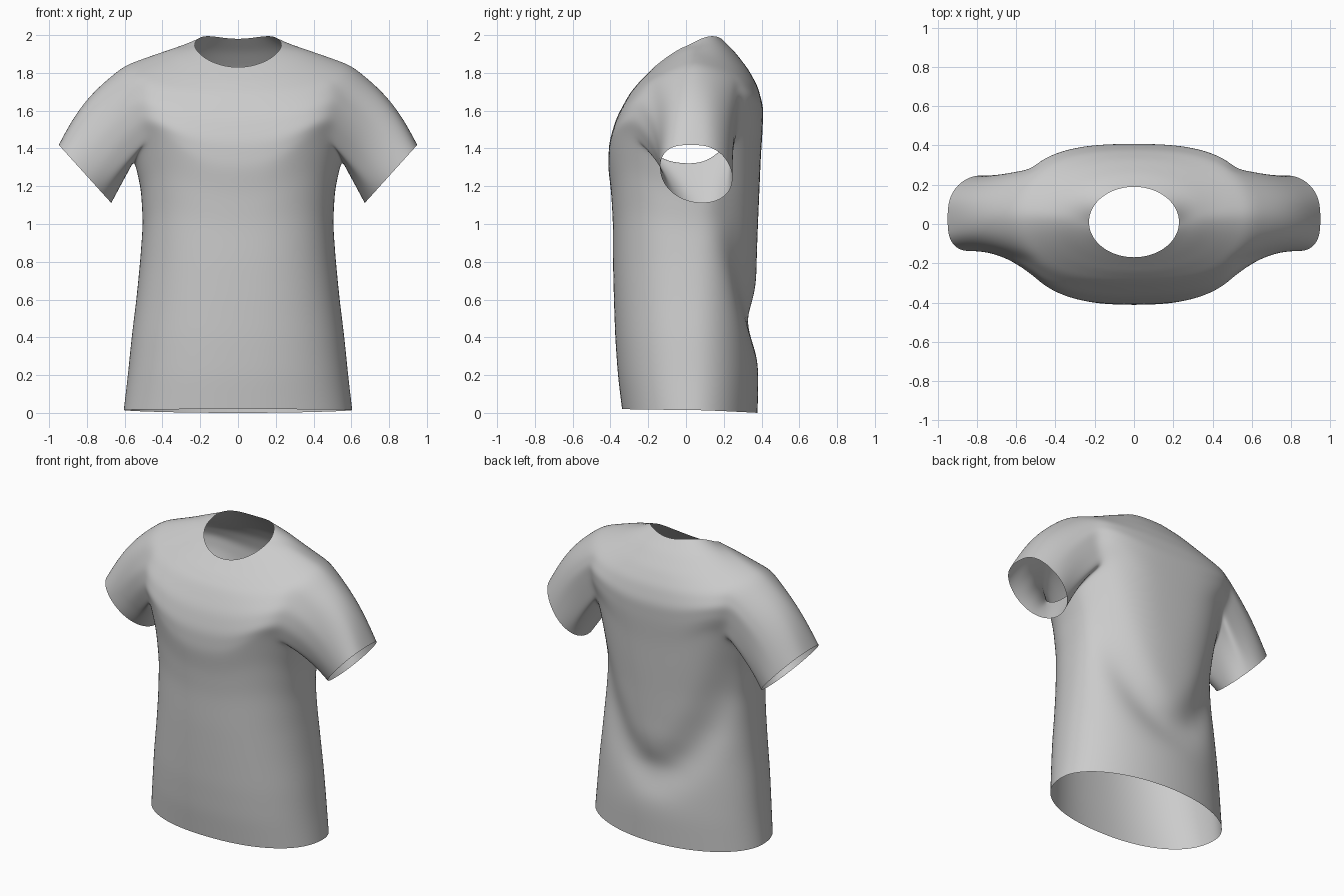
import bpy, bmesh
from math import sin, cos, pi, exp, sqrt
from mathutils import Vector

if "Cube" in bpy.data.objects:
    bpy.data.objects.remove(bpy.data.objects["Cube"])

# Torso key rings: side x, side y, side z, front y, front z, back y, back z, roundness
KEYS = [
    (.607, .04, .015, -.34, .02, .38, 0, .9),
    (.585, .04, .2, -.362, .2, .385, .2, .88),
    (.565, .04, .4, -.376, .4, .38, .4, .87),
    (.54, .04, .6, -.383, .6, .375, .6, .86),
    (.52, .04, .8, -.388, .8, .375, .8, .85),
    (.505, .03, 1.0, -.388, 1.0, .382, 1.0, .83),
    (.515, .03, 1.18, -.397, 1.16, .39, 1.18, .78),
    (.55, .03, 1.335, -.414, 1.3, .397, 1.35, .74),
    (.60, .03, 1.5, -.408, 1.43, .407, 1.5, .73),
    (.62, .04, 1.68, -.37, 1.56, .41, 1.62, .76),
    (.60, .04, 1.845, -.30, 1.69, .38, 1.73, .82),
    (.47, .04, 1.89, -.245, 1.755, .33, 1.82, .9),
    (.34, .03, 1.93, -.20, 1.80, .26, 1.91, .95),
    (.23, .01, 1.945, -.17, 1.83, .19, 1.98, 1.0),
]
COLS = 40
ARM_LO, ARM_HI, ARM_W = 14, 20, 4      # armhole rows and half width in columns
SLEEVE_STEPS = 6


def torso_point(key, row, col):
    a, ys, zs, yf, zf, yb, zb, e = key
    th = 2 * pi * col / COLS
    c, s = cos(th), sin(th)
    if s > 0:
        e += .1 * min(1, max(0, (12 - row) / 4))   # rounder lower back
    x = a * abs(c) ** e * (1 if c > 0 else -1)
    w = abs(s) ** e
    ye, ze = (yb, zb) if s > 0 else (yf, zf)
    y = ys + (ye - ys) * w
    z = zs + (ze - zs) * w ** 1.3
    # lift the lower armhole corners so the armhole is pointed below
    fade = max(0, 1 - abs(row - ARM_LO) / 6)
    z += .15 * fade * (2 * s * c) ** 2
    if s > 0:
        # U-shaped drape fold across the back
        d = (z - .47 - 2.7 * x * x) / sqrt(1 + (5.4 * x) ** 2)
        y -= .06 * exp(-(d / .11) ** 2) * w
        # raised collar behind the neck sides
        z += .03 * max(0, (row - 22) / 4) * 2.6 * c * c * s
    return Vector((x, y, z))


# Interpolate the key rings to twice the density
rings = []
for k0, k1 in zip(KEYS, KEYS[1:]):
    rings += [k0, tuple((p + q) / 2 for p, q in zip(k0, k1))]
rings.append(KEYS[-1])

bm = bmesh.new()
grid = [[bm.verts.new(torso_point(k, r, c)) for c in range(COLS)]
        for r, k in enumerate(rings)]


def in_armhole(r, c):
    side = min((c + ARM_W) % COLS, (c + ARM_W - COLS // 2) % COLS)
    return ARM_LO <= r < ARM_HI and side < 2 * ARM_W


# Torso with two open armholes
for r in range(len(rings) - 1):
    for c in range(COLS):
        if not in_armhole(r, c):
            n = (c + 1) % COLS
            bm.faces.new((grid[r][c], grid[r][n], grid[r + 1][n], grid[r + 1][c]))

# Armhole outline, starting at the shoulder and running over the back
W = ARM_W
outline = ([(ARM_HI, c) for c in range(W + 1)]
           + [(r, W) for r in range(ARM_HI - 1, ARM_LO - 1, -1)]
           + [(ARM_LO, c) for c in range(W - 1, -W - 1, -1)]
           + [(r, -W) for r in range(ARM_LO + 1, ARM_HI + 1)]
           + [(ARM_HI, c) for c in range(-W + 1, 0)])


# Sleeves flow from the armholes to slanted cuffs
def sleeve(sign):
    loop = [grid[r][(c if sign > 0 else COLS // 2 - c) % COLS] for r, c in outline]
    start = [v.co.copy() for v in loop]
    count = len(loop)
    prev = loop
    for step in range(1, SLEEVE_STEPS + 1):
        t = step / SLEEVE_STEPS
        ring = []
        for i in range(count):
            ph = 2 * pi * i / count
            u, v = cos(ph), sin(ph)
            flat = .7 if u > 0 else .95        # squarer top, rounder underside
            wide = abs(v) ** flat * (1 if v > 0 else -1)
            cuff = Vector((sign * (.81 + .14 * u),
                           .055 - .03 * u + .19 * wide,
                           1.265 + .155 * u))
            p = start[i].lerp(cuff, t)
            b = sin(pi * t)
            top = .5 + .5 * u
            p.x += sign * .03 * b * top
            p.z += .025 * b * top
            p.y -= b * (.01 if v > 0 else .03) * v
            ring.append(bm.verts.new(p))
        for i in range(count):
            j = (i + 1) % count
            bm.faces.new((prev[i], prev[j], ring[j], ring[i]))
        prev = ring


for sign in (1, -1):
    sleeve(sign)

bmesh.ops.recalc_face_normals(bm, faces=bm.faces)
mesh = bpy.data.meshes.new("shirt")
bm.to_mesh(mesh)
bm.free()
for p in mesh.polygons:
    p.use_smooth = True
shirt = bpy.data.objects.new("shirt", mesh)
bpy.context.collection.objects.link(shirt)
sub = shirt.modifiers.new("smooth_cloth", 'SUBSURF')
sub.levels = sub.render_levels = 2
